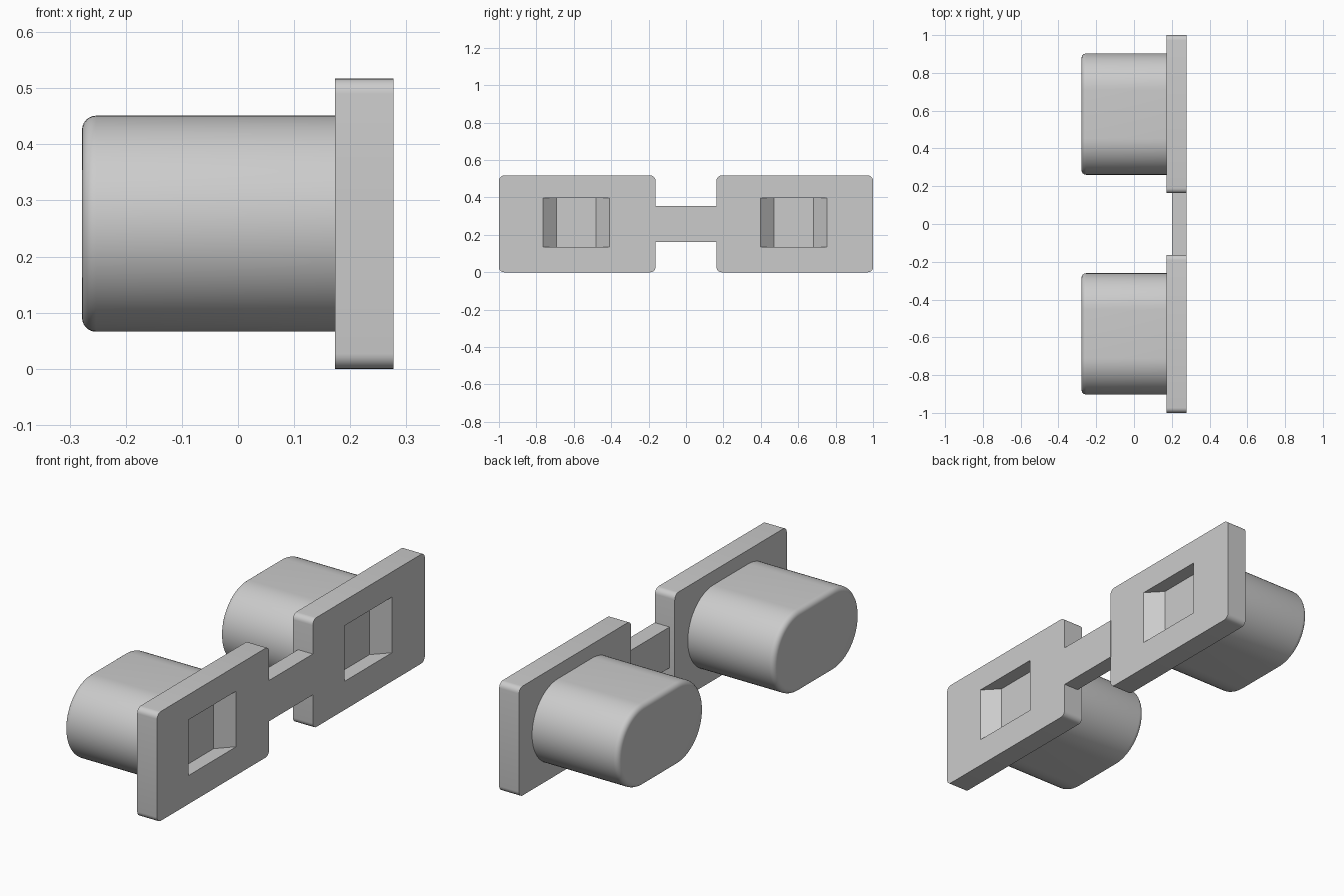
import bpy, bmesh, math

cube = bpy.data.objects.get("Cube")
if cube:
    bpy.data.objects.remove(cube, do_unlink=True)

grey = bpy.data.materials.new("plain grey")
grey.use_nodes = True
colour = (0.6, 0.6, 0.6, 1)
grey.diffuse_color = colour
grey.node_tree.nodes["Principled BSDF"].inputs["Base Color"].default_value = colour

BACK, FACE = 0.173, 0.277      # plate thickness limits along x
MID_Z = 0.2585


def rounded(width, height, radius, steps):
    """Rounded rectangle outline in the y-z plane, counter-clockwise."""
    pts = []
    corners = [(1, 1), (-1, 1), (-1, -1), (1, -1)]
    for i, (sy, sz) in enumerate(corners):
        for k in range(steps + 1):
            a = math.pi / 2 * (i + k / steps)
            pts.append((sy * (width / 2 - radius) + radius * math.cos(a),
                        sz * (height / 2 - radius) + radius * math.sin(a)))
    return pts


def loft(name, rings, y=0.0):
    """Skin a list of (x, outline) rings and cap both ends."""
    bm = bmesh.new()
    loops = [[bm.verts.new((x, y + p, MID_Z + q)) for p, q in outline]
             for x, outline in rings]
    for a, b in zip(loops, loops[1:]):
        for i in range(len(a)):
            j = (i + 1) % len(a)
            bm.faces.new((a[i], a[j], b[j], b[i]))
    bm.faces.new(loops[0])
    bm.faces.new(loops[-1])
    bmesh.ops.remove_doubles(bm, verts=bm.verts, dist=1e-5)
    bmesh.ops.recalc_face_normals(bm, faces=bm.faces)
    mesh = bpy.data.meshes.new(name)
    bm.to_mesh(mesh)
    bm.free()
    mesh.materials.append(grey)
    obj = bpy.data.objects.new(name, mesh)
    bpy.context.collection.objects.link(obj)
    return obj


def activate(obj):
    bpy.ops.object.select_all(action='DESELECT')
    obj.select_set(True)
    bpy.context.view_layer.objects.active = obj


def smooth(obj):
    activate(obj)
    bpy.ops.object.shade_smooth_by_angle(angle=math.radians(30))


def box(y0, y1, z0, z1):
    return [(y1, z1), (y0, z1), (y0, z0), (y1, z0)]


def build_side(side, y):
    # Flat plate with small rounded corners
    outline = rounded(0.837, 0.517, 0.027, 6)
    plate = loft(side + "_plate", [(BACK, outline), (FACE, outline)], y)

    # Shallow pocket whose end walls slope inward, cut into the plate face
    depth, slope, over = 0.068, 0.071, 0.02
    half, low, high = 0.1775, 0.135 - MID_Z, 0.398 - MID_Z
    extra = slope * over / depth
    cutter = loft("pocket_cutter", [
        (FACE - depth, box(slope - half, half - slope, low, high)),
        (FACE + over, box(-half - extra, half + extra, low, high))], y - 0.005)
    cutter.hide_render = True
    cut = plate.modifiers.new("pocket", 'BOOLEAN')
    cut.operation = 'DIFFERENCE'
    cut.solver = 'EXACT'
    cut.object = cutter
    activate(plate)
    bpy.ops.object.modifier_apply(modifier=cut.name)
    bpy.data.objects.remove(cutter, do_unlink=True)
    smooth(plate)

    # Stadium-shaped plug with a rounded free end
    tip, fillet, steps = -0.278, 0.025, 6
    rings = []
    for k in range(steps + 1):
        a = math.pi / 2 * k / steps
        inset = fillet * (1 - math.sin(a))
        rings.append((tip + fillet * (1 - math.cos(a)),
                      rounded(0.642 - 2 * inset, 0.385 - 2 * inset,
                              0.1925 - inset, 16)))
    rings.append((BACK + 0.005, rounded(0.642, 0.385, 0.1925, 16)))
    smooth(loft(side + "_plug", rings, y))


for side, sign in (("front", -1), ("rear", 1)):
    build_side(side, sign * 0.5815)

# Narrow bridge joining the two plates
strip = box(-0.165, 0.165, -0.0965, 0.0965)
loft("bridge", [(0.2, strip), (FACE + 0.0005, strip)])
